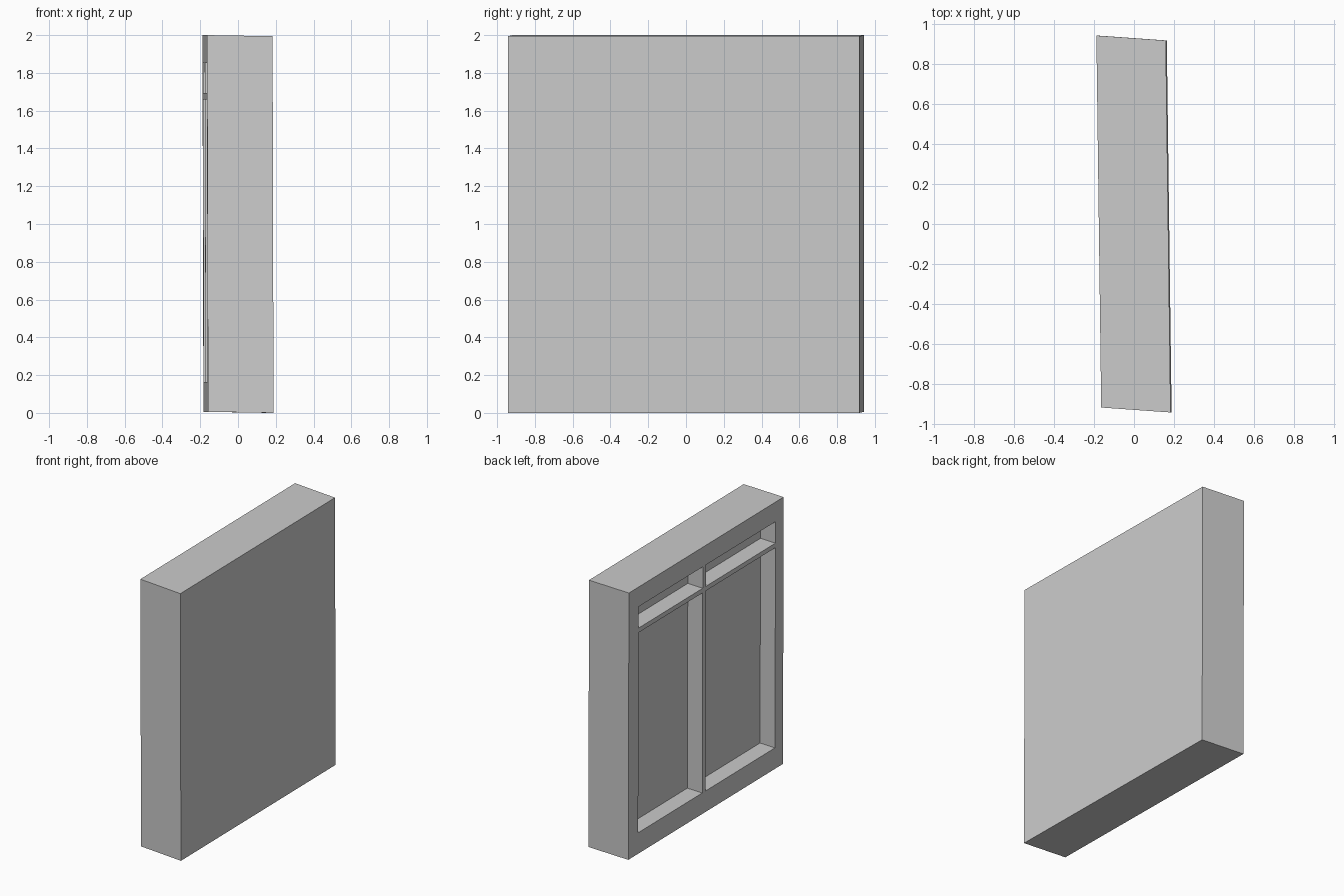
import bpy, bmesh
from mathutils import Matrix, Vector

if "Cube" in bpy.data.objects:
    bpy.data.objects.remove(bpy.data.objects["Cube"])

# Slightly skewed frame of the whole window: depth, width and height directions
SKEW = Matrix(((1.0, -0.013, -0.0025, 0.0),
               (-0.071, 1.0, 0.0, 0.0),
               (-0.017, 0.0, 1.0, 1.0),
               (0.0, 0.0, 0.0, 1.0)))
DEPTH, WIDTH, HEIGHT = 0.347, 1.86, 1.994
FRONT = -DEPTH / 2
RECESS = 0.13
Y0, Y1 = -0.833, 0.812          # opening width
Z0, Z1 = -0.84, 0.85            # opening height
MULLION = (0.005, 0.041)
TRANSOM = (0.656, 0.69)


def box(bm, lo, hi):
    size = [b - a for a, b in zip(lo, hi)]
    mid = [(a + b) / 2 for a, b in zip(lo, hi)]
    bmesh.ops.create_cube(bm, size=1, matrix=Matrix.Translation(mid) @ Matrix.Diagonal((*size, 1)))


def finish(bm, name):
    bm.transform(SKEW)
    bmesh.ops.recalc_face_normals(bm, faces=bm.faces)
    mesh = bpy.data.meshes.new(name)
    bm.to_mesh(mesh)
    bm.free()
    ob = bpy.data.objects.new(name, mesh)
    bpy.context.collection.objects.link(ob)
    return ob


def bar(name, y, z):
    bm = bmesh.new()
    box(bm, (FRONT, y[0], z[0]), (FRONT + RECESS, y[1], z[1]))
    finish(bm, name)


# Outer frame: a block with one rectangular pocket in the -x face
bm = bmesh.new()
box(bm, (FRONT, -WIDTH / 2, -HEIGHT / 2), (-FRONT, WIDTH / 2, HEIGHT / 2))
bm.normal_update()
face = min(bm.faces, key=lambda f: f.normal.x)
bmesh.ops.inset_region(bm, faces=[face], thickness=0.1)
for v in face.verts:
    v.co.y = Y1 if v.co.y > 0 else Y0
    v.co.z = Z1 if v.co.z > 0 else Z0
pane = bmesh.ops.extrude_discrete_faces(bm, faces=[face])["faces"][0]
bmesh.ops.translate(bm, verts=pane.verts, vec=Vector((RECESS, 0, 0)))
finish(bm, "window_frame")

# Upright centre bar and the two cross bars
bar("mullion", MULLION, (Z0, Z1))
bar("transom_left", (MULLION[1], Y1), TRANSOM)
bar("transom_right", (Y0, MULLION[0]), TRANSOM)
